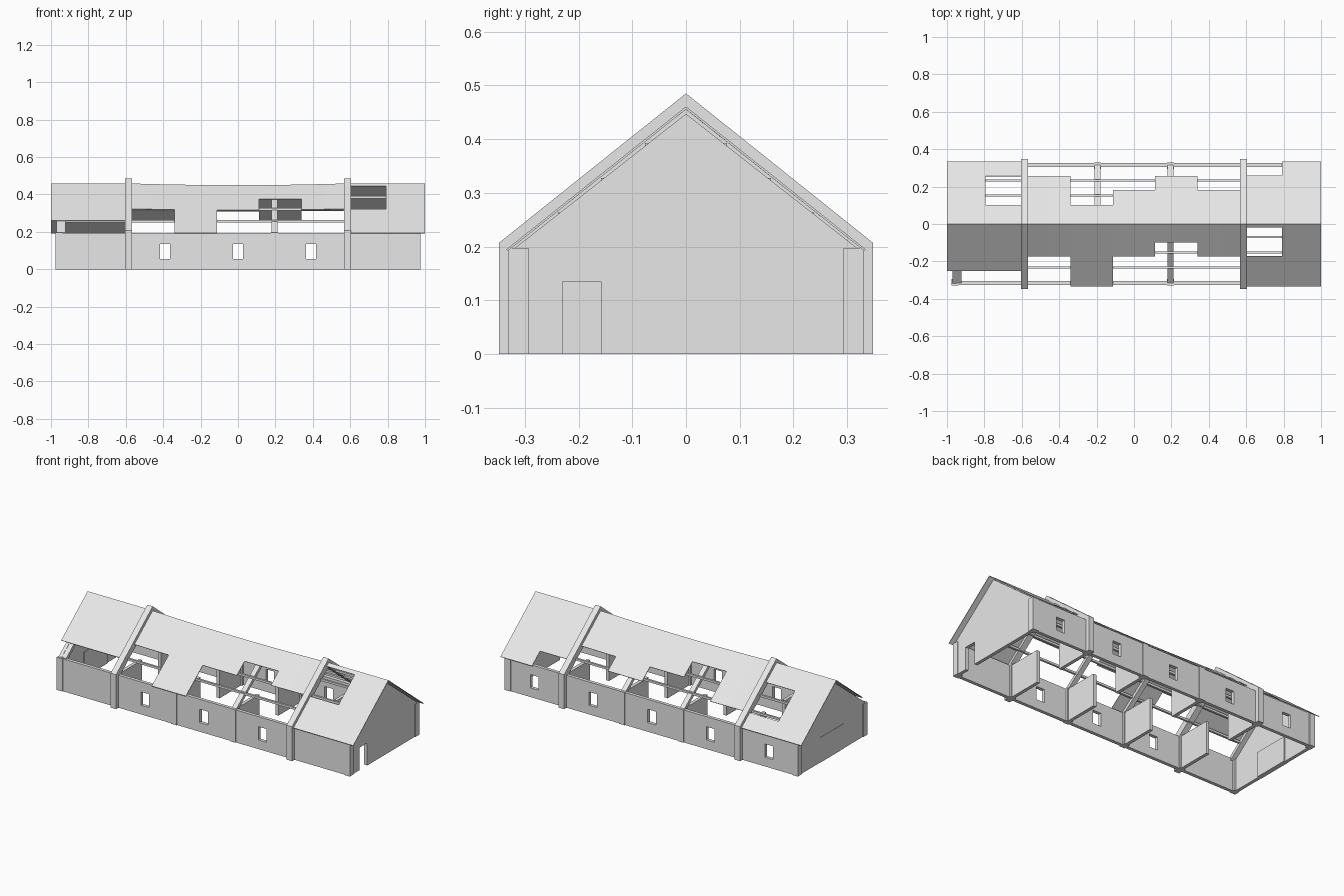
import bpy, bmesh
from mathutils import Vector

cube = bpy.data.objects.get("Cube")
if cube:
    bpy.data.objects.remove(cube)

GREY = bpy.data.materials.new("plain_grey")
GREY.use_nodes = True
GREY.diffuse_color = (0.8, 0.8, 0.8, 1)
GREY.node_tree.nodes["Principled BSDF"].inputs["Base Color"].default_value = (0.8, 0.8, 0.8, 1)

EAVE, HALF, SLOPE = 0.195, 0.333, 0.795


def roof_z(x, y):
    """Roof height, with the ridge sagging between the two firewalls."""
    sag = 0.01 * max(0, 1 - (x / 0.6) ** 2) * (1 - abs(y) / HALF)
    return 0.46 - SLOPE * abs(y) - sag


def finish(name, bm, thickness=0):
    bmesh.ops.remove_doubles(bm, verts=bm.verts, dist=0.0005)
    bmesh.ops.recalc_face_normals(bm, faces=bm.faces)
    me = bpy.data.meshes.new(name)
    bm.to_mesh(me)
    bm.free()
    me.materials.append(GREY)
    ob = bpy.data.objects.new(name, me)
    bpy.context.collection.objects.link(ob)
    if thickness:
        mod = ob.modifiers.new("Thickness", "SOLIDIFY")
        mod.thickness = thickness
        mod.offset = 0
    return ob


def quads(name, cells, place, thickness):
    """Sheet of rectangular cells (a0, a1, b0, b1) placed in space, then thickened."""
    bm = bmesh.new()
    for a0, a1, b0, b1 in cells:
        corners = [(a0, b0), (a1, b0), (a1, b1), (a0, b1)]
        bm.faces.new([bm.verts.new(place(a, b)) for a, b in corners])
    return finish(name, bm, thickness)


def box(name, x0, x1, y0, y1, z0, z1):
    bm = bmesh.new()
    bmesh.ops.create_cube(bm, size=1)
    for v in bm.verts:
        v.co = ((x0 + x1) / 2 + v.co.x * (x1 - x0),
                (y0 + y1) / 2 + v.co.y * (y1 - y0),
                (z0 + z1) / 2 + v.co.z * (z1 - z0))
    return finish(name, bm)


def slab(name, outline, x0, x1):
    """Extrude a (y, z) outline from x0 to x1."""
    bm = bmesh.new()
    face = bm.faces.new([bm.verts.new((x0, y, z)) for y, z in outline])
    new = bmesh.ops.extrude_face_region(bm, geom=[face])["geom"]
    bmesh.ops.translate(bm, vec=Vector((x1 - x0, 0, 0)),
                        verts=[v for v in new if isinstance(v, bmesh.types.BMVert)])
    return finish(name, bm)


# Long walls with window openings
def long_wall(name, y, windows):
    cuts = [-0.97]
    for w in windows:
        cuts += [w - 0.027, w + 0.027]
    cuts.append(0.97)
    levels = [0, 0.055, 0.135, EAVE]
    cells = []
    for i in range(len(cuts) - 1):
        for j in range(3):
            if not (i % 2 == 1 and j == 1):
                cells.append((cuts[i], cuts[i + 1], levels[j], levels[j + 1]))
    quads(name, cells, lambda a, b: (a, y, b), 0.02)


long_wall("front_wall", -0.315, [-0.39, 0, 0.39])
long_wall("back_wall", 0.315, [-0.78, -0.39, 0, 0.39, 0.78])

# Gable end walls, one with a doorway and one with a closed wide door
top = [(0.325, 0), (0.325, EAVE - 0.003), (0, 0.447), (-0.325, EAVE - 0.003), (-0.325, 0)]
doorway = [(-0.23, 0), (-0.23, 0.135), (-0.158, 0.135), (-0.158, 0)]
slab("right_gable_wall", top + doorway, 0.95, 0.97)
slab("left_gable_wall", top, -0.97, -0.95)
box("wide_door", -0.972, -0.944, -0.11, 0.11, 0, 0.15)

# Posts along the walls and at the corners
for side in (-1, 1):
    for x in (-0.956, -0.195, 0.195, 0.956):
        a, b = sorted((side * 0.293, side * 0.33))
        box("wall_post", x - 0.0185, x + 0.0185, a, b, 0, EAVE + 0.002)

# Raised frames that rise above the roof, with low partitions between posts
for x in (-0.585, 0.585):
    frame = [(-0.348, 0), (-0.348, 0.207), (0, 0.485), (0.348, 0.207), (0.348, 0),
             (0.295, 0), (0.295, 0.2), (0, 0.433), (-0.295, 0.2), (-0.295, 0)]
    slab("raised_frame", frame, x - 0.018, x + 0.018)
for x in (-0.585, -0.195, 0.195, 0.585):
    box("front_partition", x - 0.01, x + 0.01, -0.31, -0.09, 0, EAVE)
    box("back_partition", x - 0.01, x + 0.01, 0.09, 0.31, 0, EAVE)

# Rafters in pairs
for x in (-0.937, -0.195, 0.195, 0.937):
    for s in (-1, 1):
        low, high = roof_z(x, 0.315) - 0.012, roof_z(x, 0) - 0.014
        slab("rafter", [(0, high), (s * 0.315, low), (s * 0.315, low - 0.025),
                        (0, high - 0.025)], x - 0.015, x + 0.015)

# Purlins along the building
for s in (-1, 1):
    for y in (0.07, 0.152, 0.232):
        z = 0.46 - SLOPE * y - 0.018
        box("purlin", -0.96, 0.96, s * y - 0.006, s * y + 0.006, z - 0.007, z + 0.006)

# Broken roof sheets: each bay keeps only some of its slope
BAYS = [-1, -0.795, -0.59, -0.34, -0.113, 0.113, 0.34, 0.59, 0.79, 1]
FRONT = [[(0, 0.25)], [(0, 0.25)], [(0, 0.172)], [(0, HALF)], [(0, 0.172)],
         [(0, 0.098)], [(0, 0.172)], [(0, 0.018), (0.172, HALF)], [(0, HALF)]]
BACK = [[(0, HALF)], [(0, 0.1), (0.255, HALF)], [(0, 0.255)], [(0, 0.1)], [(0, 0.18)],
        [(0, 0.255)], [(0, 0.18)], [(0, 0.257)], [(0, HALF)]]
for name, s, spans in (("front_roof", -1, FRONT), ("back_roof", 1, BACK)):
    cells = []
    for i, bay in enumerate(spans):
        for a, b in bay:
            mid = (BAYS[i] + BAYS[i + 1]) / 2
            cells += [(BAYS[i], mid, a, b), (mid, BAYS[i + 1], a, b)]
    quads(name, cells, lambda x, y, s=s: (x, s * y, roof_z(x, y) - 0.002), 0.004)
